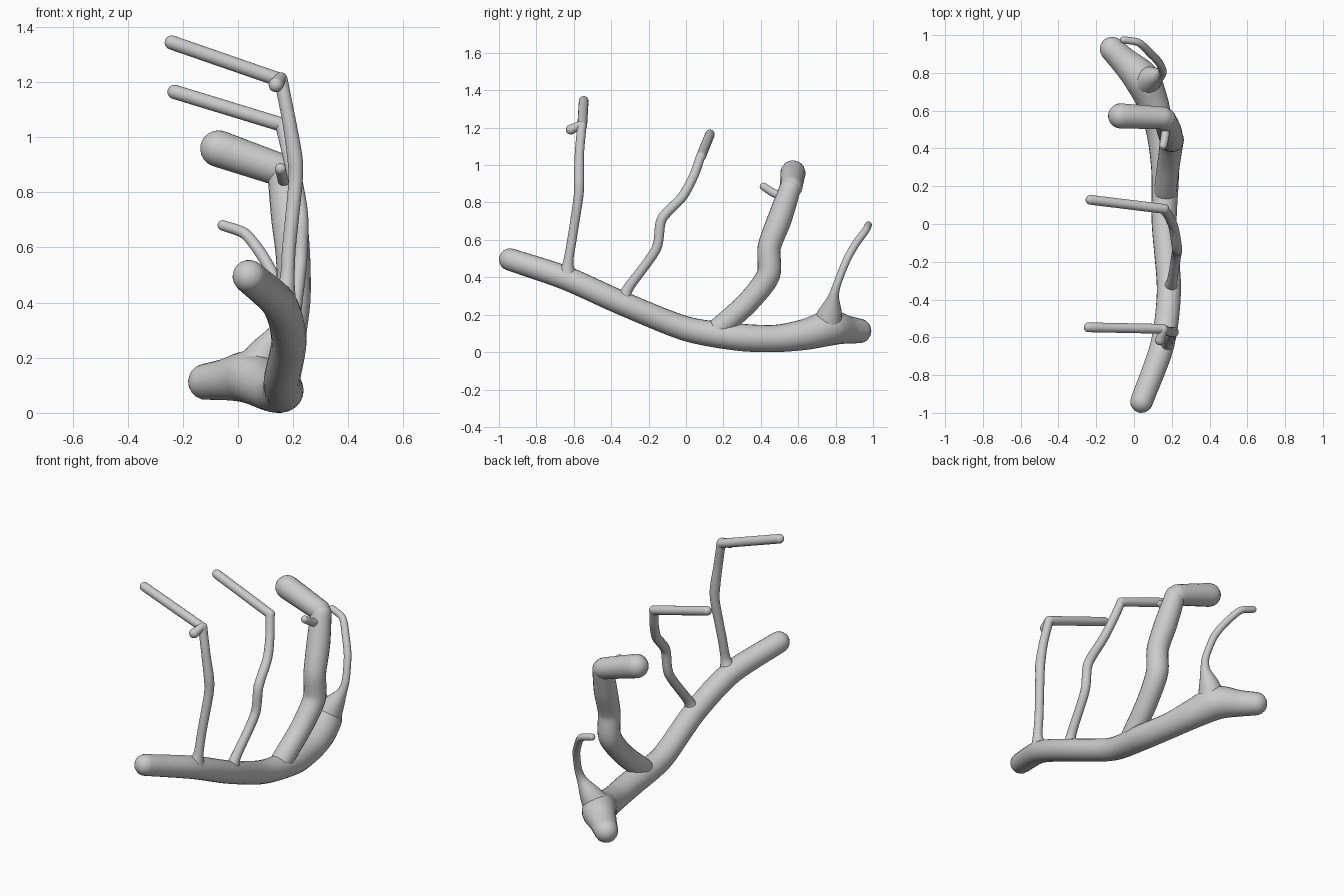
import bpy, bmesh, math
from mathutils import Vector

cube = bpy.data.objects.get("Cube")
if cube:
    bpy.data.objects.remove(cube)

grey = bpy.data.materials.new("plain grey")
grey.use_nodes = True
COLOUR = (0.6, 0.6, 0.6, 1)
grey.diffuse_color = COLOUR
grey.node_tree.nodes["Principled BSDF"].inputs["Base Color"].default_value = COLOUR

SIDES, STEPS, CAP = 20, 6, 5


def smooth_path(points):
    """Catmull-Rom samples of (x, y, z, radius) points."""
    pts = [Vector(p) for p in points]
    pts = [2 * pts[0] - pts[1]] + pts + [2 * pts[-1] - pts[-2]]
    out = []
    for a, b, c, d in zip(pts, pts[1:], pts[2:], pts[3:]):
        for i in range(STEPS):
            t = i / STEPS
            m0, m1 = (c - a) * 0.4, (d - b) * 0.4
            out.append(b * (2*t**3 - 3*t*t + 1) + m0 * (t**3 - 2*t*t + t)
                       + c * (3*t*t - 2*t**3) + m1 * (t**3 - t*t))
    return out + [pts[-2]]


def round_cap(end, direction):
    """Shrinking rings that close an end; its tip lies one radius past it."""
    rings = []
    for i in range(1, CAP + 1):
        a = math.pi / 2 * i / (CAP + 0.4)
        p = end.xyz + direction * end.w * math.sin(a)
        rings.append(Vector((*p, end.w * math.cos(a))))
    return rings


def limb(name, points):
    """Round-ended tube of varying radius along a smoothed path."""
    path = smooth_path(points)
    head = round_cap(path[0], (path[0].xyz - path[1].xyz).normalized())
    tail = round_cap(path[-1], (path[-1].xyz - path[-2].xyz).normalized())
    path = head[::-1] + path + tail
    bm = bmesh.new()
    rings, normal = [], None
    for i, p in enumerate(path):
        before, after = path[max(i - 1, 0)], path[min(i + 1, len(path) - 1)]
        tangent = (after.xyz - before.xyz).normalized()
        if normal is None:
            normal = tangent.orthogonal()
        normal = (normal - tangent * normal.dot(tangent)).normalized()
        side = tangent.cross(normal)
        ring = []
        for k in range(SIDES):
            a = 2 * math.pi * k / SIDES
            ring.append(bm.verts.new(p.xyz + p.w * (normal * math.cos(a) + side * math.sin(a))))
        rings.append(ring)
    for r, s in zip(rings, rings[1:]):
        for k in range(SIDES):
            j = (k + 1) % SIDES
            bm.faces.new((r[k], r[j], s[j], s[k]))
    bm.faces.new(rings[0][::-1])
    bm.faces.new(rings[-1])
    bmesh.ops.recalc_face_normals(bm, faces=bm.faces)
    for f in bm.faces:
        f.smooth = True
    mesh = bpy.data.meshes.new(name)
    bm.to_mesh(mesh)
    bm.free()
    mesh.materials.append(grey)
    bpy.context.collection.objects.link(bpy.data.objects.new(name, mesh))


# Main bough, sagging from the raised front end to the thick back end
limb("main_bough", [
    (.04, -.94, .495, .06), (.15, -.64, .395, .064), (.185, -.35, .265, .064),
    (.16, 0, .125, .066), (.165, .28, .08, .073), (.14, .48, .073, .073),
    (.10, .64, .095, .083), (.04, .77, .13, .095), (-.05, .86, .12, .075),
    (-.115, .925, .113, .066)])

# Front twig with its arm and knob
limb("front_twig", [
    (.16, -.635, .40, .055), (.178, -.63, .48, .028), (.185, -.61, .6, .025),
    (.208, -.575, .83, .026), (.207, -.572, .92, .028), (.185, -.57, 1.06, .025),
    (.155, -.557, 1.21, .025)])
limb("front_twig_arm", [(.15, -.555, 1.208, .026), (-.24, -.547, 1.343, .026)])
limb("front_twig_knob", [(.155, -.565, 1.215, .02), (.138, -.615, 1.19, .027)])

# Middle twig with its arm
limb("middle_twig", [
    (.19, -.33, .27, .05), (.2, -.31, .34, .028), (.225, -.16, .55, .026),
    (.228, -.13, .71, .027), (.21, -.02, .83, .026), (.185, .04, .94, .025),
    (.16, .078, 1.045, .025)])
limb("middle_twig_arm", [(.16, .08, 1.045, .026), (-.23, .128, 1.164, .026)])

# Thick branch with its arm and side stub
limb("thick_branch", [
    (.165, .17, .12, .06), (.185, .33, .265, .06), (.2, .44, .41, .063),
    (.2, .445, .56, .062), (.185, .5, .71, .065), (.165, .555, .87, .058)])
limb("thick_branch_arm", [(.15, .562, .882, .06), (-.07, .572, .958, .067)])
limb("thick_branch_stub", [(.17, .53, .83, .024), (.165, .47, .85, .022), (.155, .415, .885, .021)])

# Slim back twig, flaring into the bough
limb("back_twig", [
    (.05, .75, .13, .09), (.1, .775, .225, .058), (.14, .79, .3, .028),
    (.152, .81, .37, .021), (.13, .858, .49, .021), (.085, .905, .575, .021),
    (.025, .96, .65, .02), (-.055, .975, .68, .019)])
